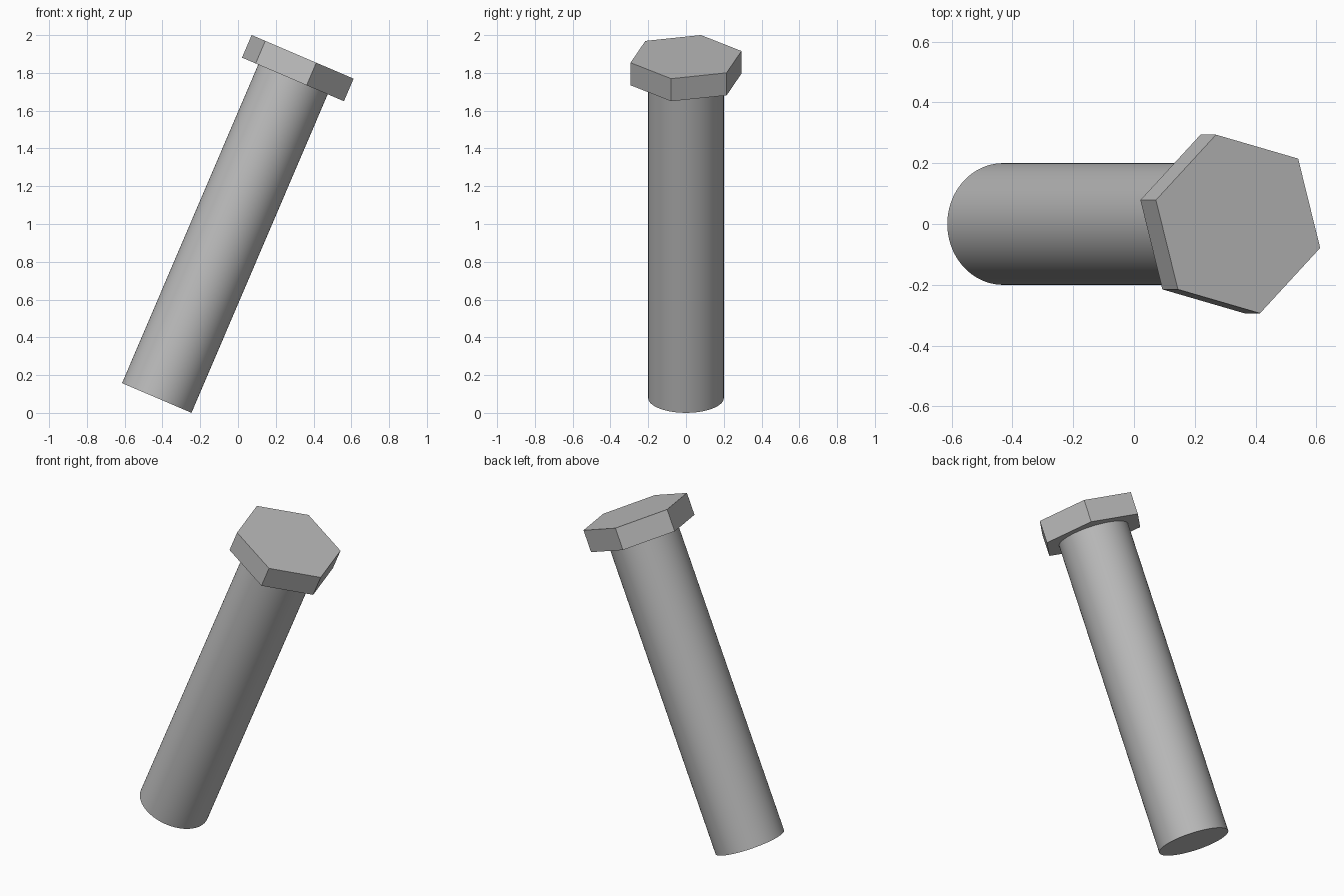
import bpy
from math import radians
from mathutils import Matrix, Vector

cube = bpy.data.objects.get("Cube")
if cube:
    bpy.data.objects.remove(cube, do_unlink=True)

TILT = radians(23.15)
LENGTH = 1.964
HEAD_HEIGHT = 0.13

steel = bpy.data.materials.new("grey_steel")
steel.use_nodes = True
GREY = (0.5, 0.5, 0.5, 1)
steel.diffuse_color = GREY
steel.node_tree.nodes["Principled BSDF"].inputs["Base Color"].default_value = GREY

# Bolt axis: starts at the centre of the shank's end and leans towards +x
axis = Matrix.Translation((-0.43, 0, 0.079)) @ Matrix.Rotation(TILT, 4, "Y")


def prism(name, sides, radius, bottom, top, turn=0):
    """Closed prism along the bolt axis, between two heights."""
    bpy.ops.mesh.primitive_cylinder_add(vertices=sides, radius=radius, depth=top - bottom)
    part = bpy.context.object
    part.name = name
    part.data.materials.append(steel)
    middle = Matrix.Translation(Vector((0, 0, (bottom + top) / 2)))
    part.matrix_world = axis @ middle @ Matrix.Rotation(turn, 4, "Z")
    return part


# Round shank, smooth on the side with sharp end rims
prism("shank", 96, 0.2, 0, LENGTH - HEAD_HEIGHT)
bpy.ops.object.shade_smooth_by_angle(angle=radians(30))

# Flat six-sided head
prism("hex_head", 6, 0.304, LENGTH - HEAD_HEIGHT, LENGTH, radians(15))
